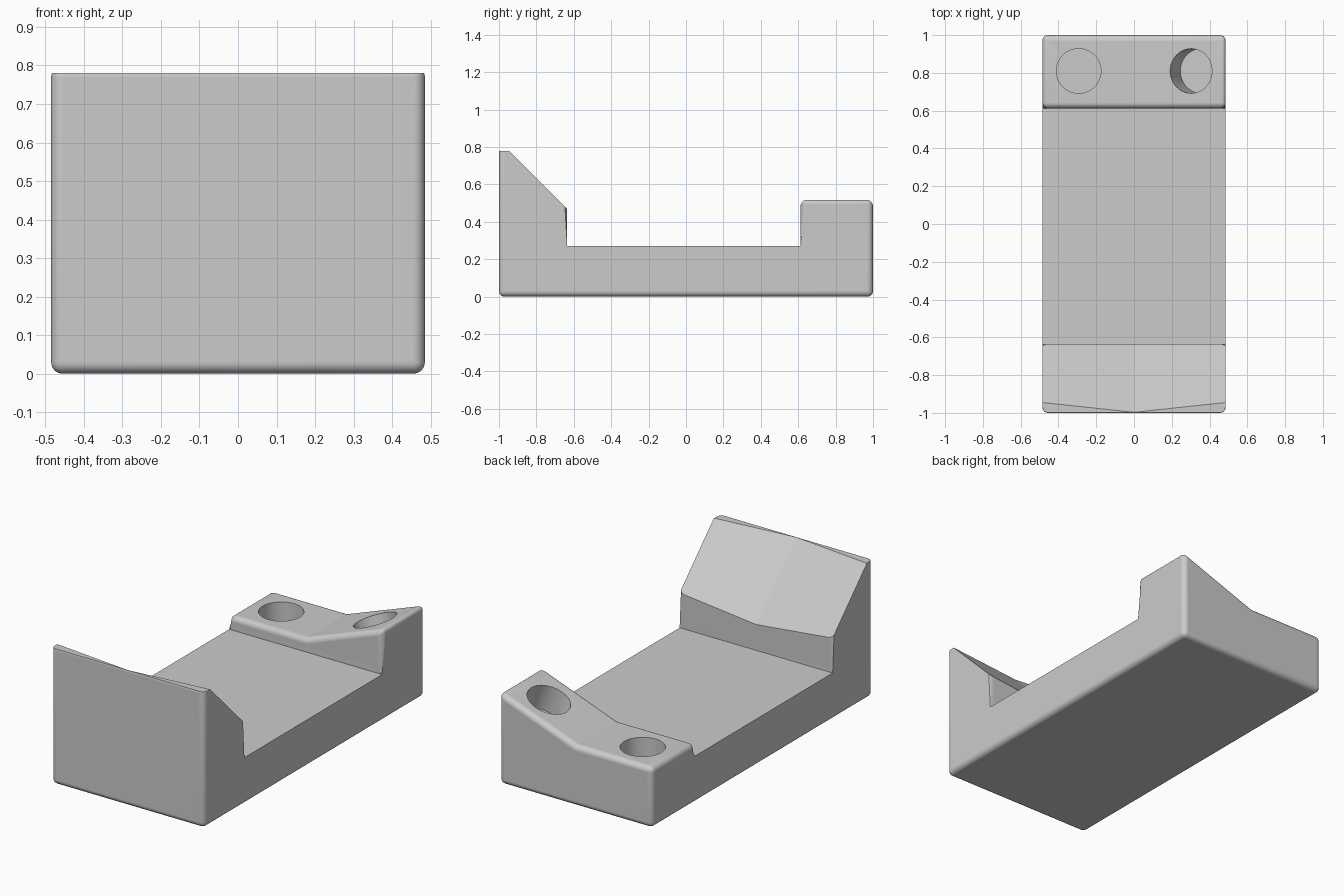
import bpy, bmesh, math
from mathutils import Matrix, Vector

if "Cube" in bpy.data.objects:
    bpy.data.objects.remove(bpy.data.objects["Cube"])

W = 0.485          # half width
BASE = 0.27        # height of the tray floor
LOW, HIGH = 0.347, 0.525   # rear block top: flat half, raised end
R = 0.03           # fillet radius

grey = bpy.data.materials.new("plain grey")
grey.diffuse_color = (0.6, 0.6, 0.6, 1)
grey.use_nodes = True
grey.node_tree.nodes["Principled BSDF"].inputs["Base Color"].default_value = grey.diffuse_color


def to_object(name, bm):
    bmesh.ops.recalc_face_normals(bm, faces=bm.faces[:])
    mesh = bpy.data.meshes.new(name)
    bm.to_mesh(mesh)
    bm.free()
    ob = bpy.data.objects.new(name, mesh)
    bpy.context.collection.objects.link(ob)
    return ob


def loft(sections):
    """Solid through (x, [(y, z), ...]) sections."""
    bm = bmesh.new()
    rings = [[bm.verts.new((x, y, z)) for y, z in pts] for x, pts in sections]
    n = len(rings[0])
    for a, b in zip(rings, rings[1:]):
        for i in range(n):
            j = (i + 1) % n
            bm.faces.new((a[i], a[j], b[j], b[i]))
    bm.faces.new(rings[0])
    bm.faces.new(rings[-1])
    bmesh.ops.recalc_face_normals(bm, faces=bm.faces[:])
    return bm


def cut(target, cutter):
    cutter.hide_render = True
    mod = target.modifiers.new("cut", 'BOOLEAN')
    mod.operation = 'DIFFERENCE'
    mod.solver = 'EXACT'
    mod.object = cutter
    bpy.context.view_layer.objects.active = target
    bpy.ops.object.modifier_apply(modifier=mod.name)
    bpy.data.objects.remove(cutter)


# Tray body: floor, tall front wall and rear block with half-raised top
def body_profile(top):
    return [(-1, 0), (1, 0), (1, top), (0.612, top), (0.612, BASE),
            (-0.635, BASE), (-0.635, 0.8), (-1, 0.8)]


bm = loft([(-W, body_profile(LOW)), (0, body_profile(LOW)), (W, body_profile(HIGH))])
bmesh.ops.dissolve_limit(bm, angle_limit=math.radians(1),
                         verts=bm.verts[:], edges=bm.edges[:])


# Round every edge except the floor's side edges and the crease in the block
def rounded(e):
    a, b = (v.co for v in e.verts)
    floor_side = (abs(a.x - b.x) < 1e-4 and abs(a.z - BASE) < 1e-4
                  and abs(b.z - BASE) < 1e-4)
    crease = abs(a.x) < 1e-4 and abs(b.x) < 1e-4
    return not (floor_side or crease)


bmesh.ops.bevel(bm, geom=[e for e in bm.edges if rounded(e)], offset=R,
                offset_type='OFFSET', segments=8, profile=0.5,
                affect='EDGES', clamp_overlap=False)
body = to_object("tray_body", bm)


# Shallow V-shaped 45 degree slope on the front wall, trimmed flat on top
def slope_profile(x):
    d = 0.052 * (1 - abs(x) / W)
    return [(-1.1, 0.78), (-0.945 - d, 0.78), (-0.6, 0.435 - d), (-0.6, 1), (-1.1, 1)]


cut(body, to_object("slope_cutter", loft([(x, slope_profile(x)) for x in (-0.6, 0, 0.6)])))


# Blind round sockets, each square to the surface it sits in
def socket(x, z, tilt, depth=0.157, length=0.5):
    bm = bmesh.new()
    turn = Matrix.Rotation(-tilt, 4, 'Y')
    centre = Vector((x, 0.81, z)) + turn @ Vector((0, 0, length / 2 - depth))
    bmesh.ops.create_cone(bm, cap_ends=True, segments=64, radius1=0.118,
                          radius2=0.118, depth=length,
                          matrix=Matrix.Translation(centre) @ turn)
    cut(body, to_object("socket_cutter", bm))


slope = (HIGH - LOW) / W
socket(-0.293, LOW, 0)
socket(0.302, LOW + 0.302 * slope, math.atan(slope))

# Smooth fillets, flat large faces
body.data.materials.clear()
body.data.materials.append(grey)
bpy.ops.object.select_all(action='DESELECT')
body.select_set(True)
bpy.context.view_layer.objects.active = body
bpy.ops.object.shade_smooth_by_angle(angle=math.radians(30))
for p in body.data.polygons:
    p.material_index = 0
    if p.area > 0.02:
        p.use_smooth = False
